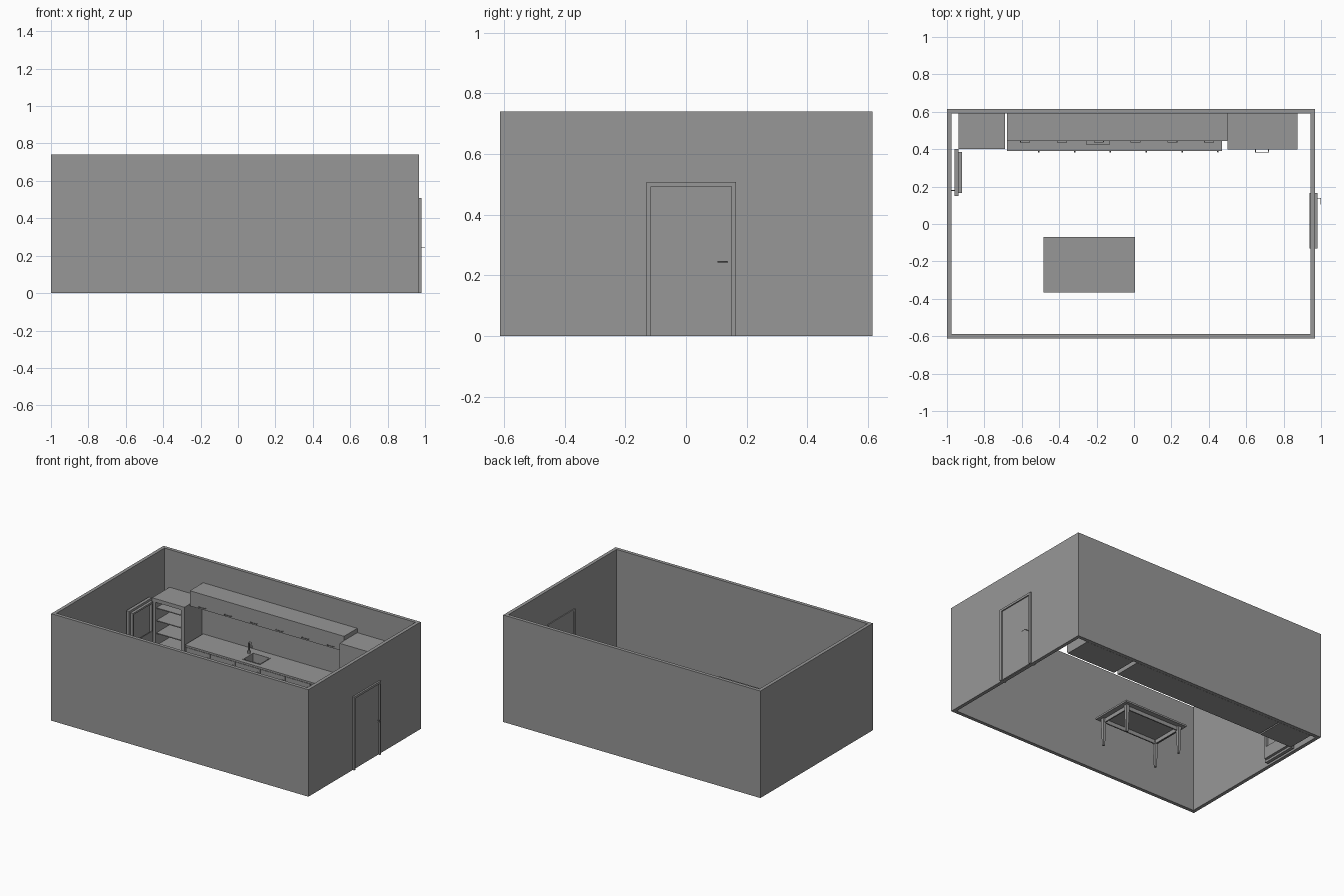
import bpy
import bmesh

old = bpy.data.objects.get("Cube")
if old:
    bpy.data.objects.remove(old, do_unlink=True)

GREY = 0.31
mat = bpy.data.materials.new("plain_grey")
mat.use_nodes = True
mat.diffuse_color = (GREY, GREY, GREY, 1)
mat.node_tree.nodes["Principled BSDF"].inputs["Base Color"].default_value = (GREY, GREY, GREY, 1)


def box(name, x, y, z, remove=(), wall=0):
    """Box from (min, max) spans; faces whose normal is listed are left open."""
    bm = bmesh.new()
    bmesh.ops.create_cube(bm, size=1)
    bm.normal_update()
    gone = [f for f in bm.faces if tuple(round(c) for c in f.normal) in remove]
    bmesh.ops.delete(bm, geom=gone, context='FACES')
    for v in bm.verts:
        v.co = [s[0] if c < 0 else s[1] for c, s in zip(v.co, (x, y, z))]
    mesh = bpy.data.meshes.new(name)
    bm.to_mesh(mesh)
    bm.free()
    mesh.materials.append(mat)
    ob = bpy.data.objects.new(name, mesh)
    bpy.context.collection.objects.link(ob)
    if wall:
        mod = ob.modifiers.new("thickness", 'SOLIDIFY')
        mod.thickness = wall
        mod.offset = -1
        mod.use_even_offset = True
    return ob


def tube(name, points, radius):
    """Round bar along a path."""
    cu = bpy.data.curves.new(name, 'CURVE')
    cu.dimensions = '3D'
    cu.bevel_depth = radius
    cu.bevel_resolution = 2
    cu.use_fill_caps = True
    sp = cu.splines.new('POLY')
    sp.points.add(len(points) - 1)
    for p, co in zip(sp.points, points):
        p.co = (*co, 1)
    cu.materials.append(mat)
    ob = bpy.data.objects.new(name, cu)
    bpy.context.collection.objects.link(ob)


UP, DOWN, FRONT = (0, 0, 1), (0, 0, -1), (0, -1, 0)

# Room walls, open above and below
box("room_walls", (-1, 0.968), (-0.613, 0.615), (0, 0.74), (UP, DOWN), 0.024)

# Entrance door with frame on both faces of the wall
D0, D1, DT = -0.13, 0.165, 0.508
for side, y in (("right", (D0, D0 + 0.015)), ("left", (D1 - 0.015, D1))):
    box("door_frame_" + side, (0.938, 0.98), y, (0, DT))
box("door_frame_top", (0.938, 0.98), (D0 + 0.015, D1 - 0.015), (DT - 0.015, DT))
box("door_leaf", (0.942, 0.972), (D0 + 0.015, D1 - 0.015), (0.003, DT - 0.015))
tube("door_lever", [(0.97, 0.137, 0.245), (0.998, 0.137, 0.245), (0.998, 0.104, 0.245)], 0.002)

# Refrigerator body with shelves
FX0, FX1, FY0, FY1, FT = -0.937, -0.69, 0.4, 0.59, 0.48
box("fridge_body", (FX0, FX1), (FY0, FY1), (0, FT), (FRONT,), 0.025)
for i in range(5):
    z = 0.06 + 0.087 * i
    box(f"fridge_shelf_{i + 1}", (FX0 + 0.024, FX1 - 0.024), (FY0 + 0.01, FY1 - 0.024), (z, z + 0.006))

# Refrigerator door, swung open, with a raised inner rim and bins
box("fridge_door", (-0.96, -0.938), (0.15, 0.4), (0, FT))
for y in (0.165, 0.373):
    box("fridge_door_rim_side", (-0.938, -0.92), (y, y + 0.012), (0.015, FT - 0.015))
for z in (0.015, 0.18, FT - 0.027):
    box("fridge_door_rim_bar", (-0.938, -0.92), (0.177, 0.373), (z, z + 0.012))
for z in (0.027, 0.192):
    box("fridge_door_bin_front", (-0.926, -0.92), (0.177, 0.373), (z, z + 0.07))
tube("fridge_handle", [(-0.96, 0.18, 0.2), (-0.975, 0.18, 0.2),
                       (-0.975, 0.18, 0.3), (-0.96, 0.18, 0.3)], 0.003)

# Base cabinets, six equal units with upright handles
CX0, CX1, N = -0.68, 0.47, 6
step = (CX1 - CX0) / N
for i in range(N):
    a = CX0 + i * step
    box(f"base_cabinet_{i + 1}", (a, a + step), (0.402, 0.59), (0, 0.213), (UP,))
    box(f"base_cabinet_door_{i + 1}", (a + 0.003, a + step - 0.003), (0.396, 0.402), (0.015, 0.208))
    h = a + step - 0.021
    tube(f"base_handle_{i + 1}", [(h, 0.396, 0.13), (h, 0.384, 0.13),
                                  (h, 0.384, 0.18), (h, 0.396, 0.18)], 0.004)

# Countertop laid around the sink opening
SX, SY, CZ = (-0.26, -0.125), (0.42, 0.535), (0.213, 0.226)
box("countertop_left", (CX0, SX[0]), (0.39, 0.59), CZ)
box("countertop_right", (SX[1], CX1), (0.39, 0.59), CZ)
box("countertop_front", SX, (0.39, SY[0]), CZ)
box("countertop_back", SX, (SY[1], 0.59), CZ)
box("sink_basin", SX, SY, (0.165, 0.229), (UP,), 0.005)

# Tap beside the sink
tube("tap_spout", [(-0.28, 0.52, 0.226), (-0.28, 0.52, 0.295), (-0.272, 0.515, 0.307),
                   (-0.26, 0.508, 0.309), (-0.248, 0.5, 0.302), (-0.244, 0.497, 0.28)], 0.0055)
tube("tap_base", [(-0.28, 0.52, 0.226), (-0.28, 0.52, 0.245)], 0.009)

# Wall cabinets, six flaps with level handles
WX0, WX1 = -0.68, 0.5
step = (WX1 - WX0) / N
box("wall_cabinet", (WX0, WX1), (0.451, 0.59), (0.475, 0.58))
for i in range(N):
    a = WX0 + i * step
    m = a + step / 2
    box(f"wall_cabinet_flap_{i + 1}", (a, a + step), (0.445, 0.451), (0.475, 0.58))
    tube(f"wall_handle_{i + 1}", [(m - 0.025, 0.445, 0.49), (m - 0.025, 0.437, 0.49),
                                  (m + 0.025, 0.437, 0.49), (m + 0.025, 0.445, 0.49)], 0.002)

# Tall storage unit with level handles
TX0, TX1 = 0.5, 0.875
box("tall_unit", (TX0, TX1), (0.403, 0.59), (0, 0.55))
for i, (z0, z1) in enumerate(((0.01, 0.225), (0.23, 0.55))):
    box(f"tall_unit_front_{i + 1}", (TX0, TX1), (0.397, 0.403), (z0, z1))
    h = z1 - 0.03 if i == 0 else z0 + 0.03
    tube(f"tall_unit_handle_{i + 1}", [(0.65, 0.397, h), (0.65, 0.384, h),
                                       (0.72, 0.384, h), (0.72, 0.397, h)], 0.003)

# Dining table with apron and tapered legs
AX, AY = (-0.485, 0.005), (-0.365, -0.07)
box("table_top", AX, AY, (0.188, 0.2))
IX, IY = (AX[0] + 0.035, AX[1] - 0.035), (AY[0] + 0.035, AY[1] - 0.035)
box("table_apron", IX, IY, (0.162, 0.188), (UP, DOWN), 0.008)
for x in IX:
    for y in IY:
        leg = box("table_leg", (x - 0.012, x + 0.012), (y - 0.012, y + 0.012), (0, 0.188))
        for v in leg.data.vertices:
            if v.co.z < 0.01:
                v.co.x = x + (v.co.x - x) * 0.55
                v.co.y = y + (v.co.y - y) * 0.55
